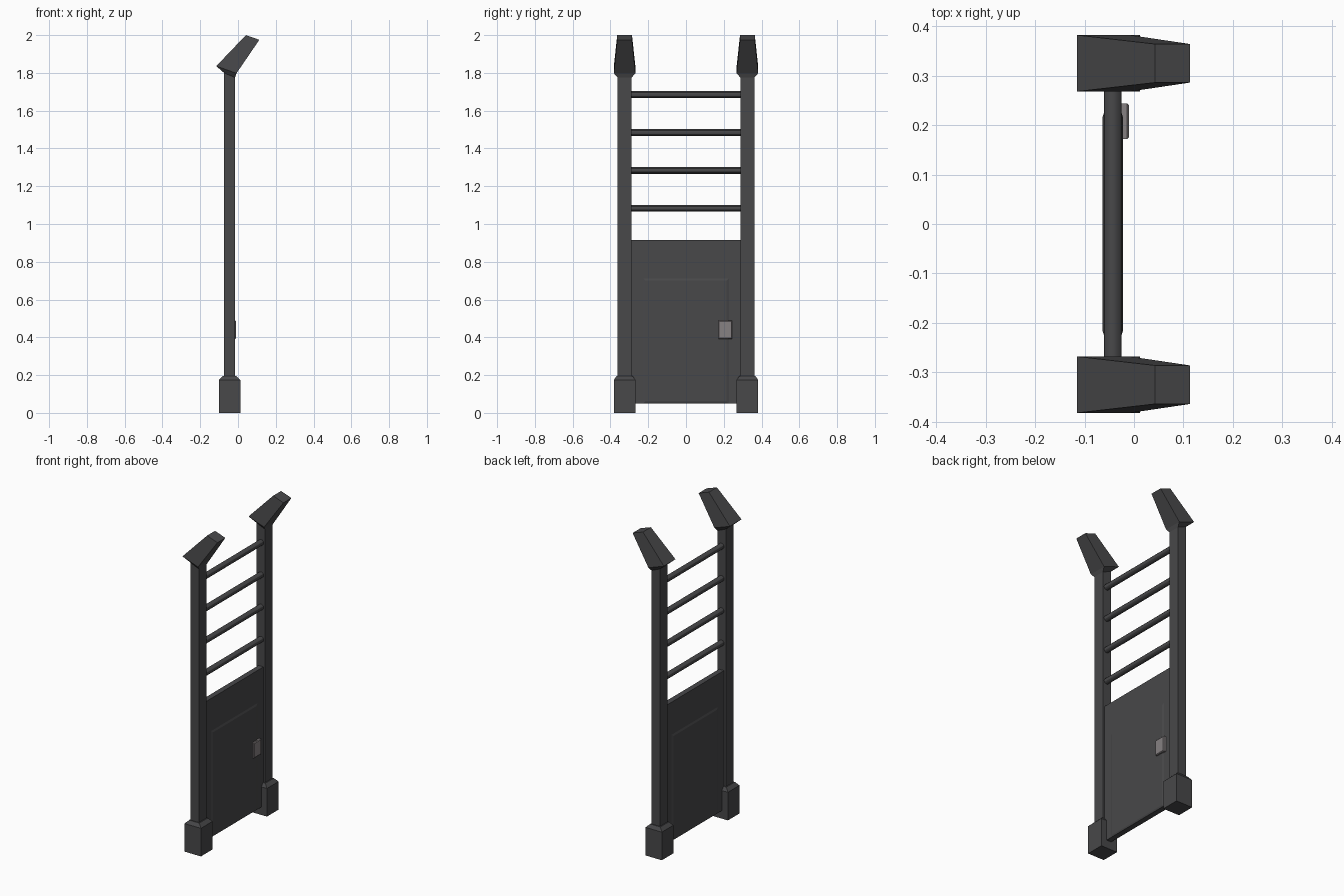
import bpy, bmesh, math

if "Cube" in bpy.data.objects:
    bpy.data.objects.remove(bpy.data.objects["Cube"])

CX = -0.045   # x centre of the frame
CY = 0.325    # y centre of the right-hand post


def material(name, col):
    m = bpy.data.materials.new(name)
    m.diffuse_color = (*col, 1)
    m.use_nodes = True
    m.node_tree.nodes["Principled BSDF"].inputs["Base Color"].default_value = m.diffuse_color
    return m


dark = material("dark_metal", (0.065, 0.065, 0.068))
light = material("latch_metal", (0.24, 0.22, 0.225))


def loft(name, rings, mat, mirror=False):
    """Skin a stack of four-cornered rings and cap both ends."""
    bm = bmesh.new()
    rows = [[bm.verts.new(p) for p in ring] for ring in rings]
    for a, b in zip(rows, rows[1:]):
        for i in range(4):
            j = (i + 1) % 4
            bm.faces.new((a[i], a[j], b[j], b[i]))
    bm.faces.new(rows[0][::-1])
    bm.faces.new(rows[-1])
    bmesh.ops.recalc_face_normals(bm, faces=bm.faces)
    me = bpy.data.meshes.new(name)
    bm.to_mesh(me)
    bm.free()
    ob = bpy.data.objects.new(name, me)
    bpy.context.collection.objects.link(ob)
    me.materials.append(mat)
    if mirror:
        mod = ob.modifiers.new("mirror", 'MIRROR')
        mod.use_axis = (False, True, False)
    return ob


def post_ring(x0, z0, x1, z1, hw):
    """Ring across a post: back edge (x0, z0), front edge (x1, z1)."""
    return [(x0, CY - hw, z0), (x1, CY - hw, z1), (x1, CY + hw, z1), (x0, CY + hw, z0)]


def wall_ring(x, y0, y1, z0, z1):
    return [(x, y0, z0), (x, y1, z0), (x, y1, z1), (x, y0, z1)]


# Posts
loft("post", [post_ring(-0.074, 0.17, -0.016, 0.17, 0.037),
              post_ring(-0.074, 1.80, -0.016, 1.775, 0.037)], dark, True)

# Feet with chamfered tops
loft("foot", [post_ring(-0.101, 0, 0.012, 0, 0.057),
              post_ring(-0.101, 0.175, 0.012, 0.175, 0.057),
              post_ring(-0.08, 0.196, -0.01, 0.196, 0.042)], dark, True)

# Slanted tapering caps
loft("cap", [post_ring(-0.074, 1.80, -0.016, 1.775, 0.037),
             post_ring(-0.115, 1.836, -0.008, 1.798, 0.057),
             post_ring(0.042, 2.0, 0.113, 1.975, 0.039)], dark, True)

# Lower board with a raised field on both sides
loft("board", [wall_ring(-0.060, -0.29, 0.29, 0.05, 0.915),
               wall_ring(-0.026, -0.29, 0.29, 0.05, 0.915)], dark)
loft("raised_panel", [wall_ring(-0.064, -0.215, 0.215, 0.06, 0.70),
                      wall_ring(-0.060, -0.227, 0.227, 0.05, 0.712),
                      wall_ring(-0.026, -0.227, 0.227, 0.05, 0.712),
                      wall_ring(-0.022, -0.215, 0.215, 0.06, 0.70)], dark)

# Latch plate
loft("latch", [wall_ring(-0.03, 0.172, 0.244, 0.392, 0.488),
               wall_ring(-0.014, 0.172, 0.244, 0.392, 0.488),
               wall_ring(-0.010, 0.176, 0.240, 0.396, 0.484)], light)

# Ladder rungs
for i in range(4):
    bpy.ops.mesh.primitive_cylinder_add(vertices=12, radius=0.018, depth=0.59,
                                        location=(-0.043, 0, 1.083 + i * 0.201),
                                        rotation=(math.pi / 2, 0, 0))
    rung = bpy.context.object
    rung.name = f"rung_{i + 1}"
    rung.data.materials.append(dark)
    bpy.ops.object.shade_smooth_by_angle()
